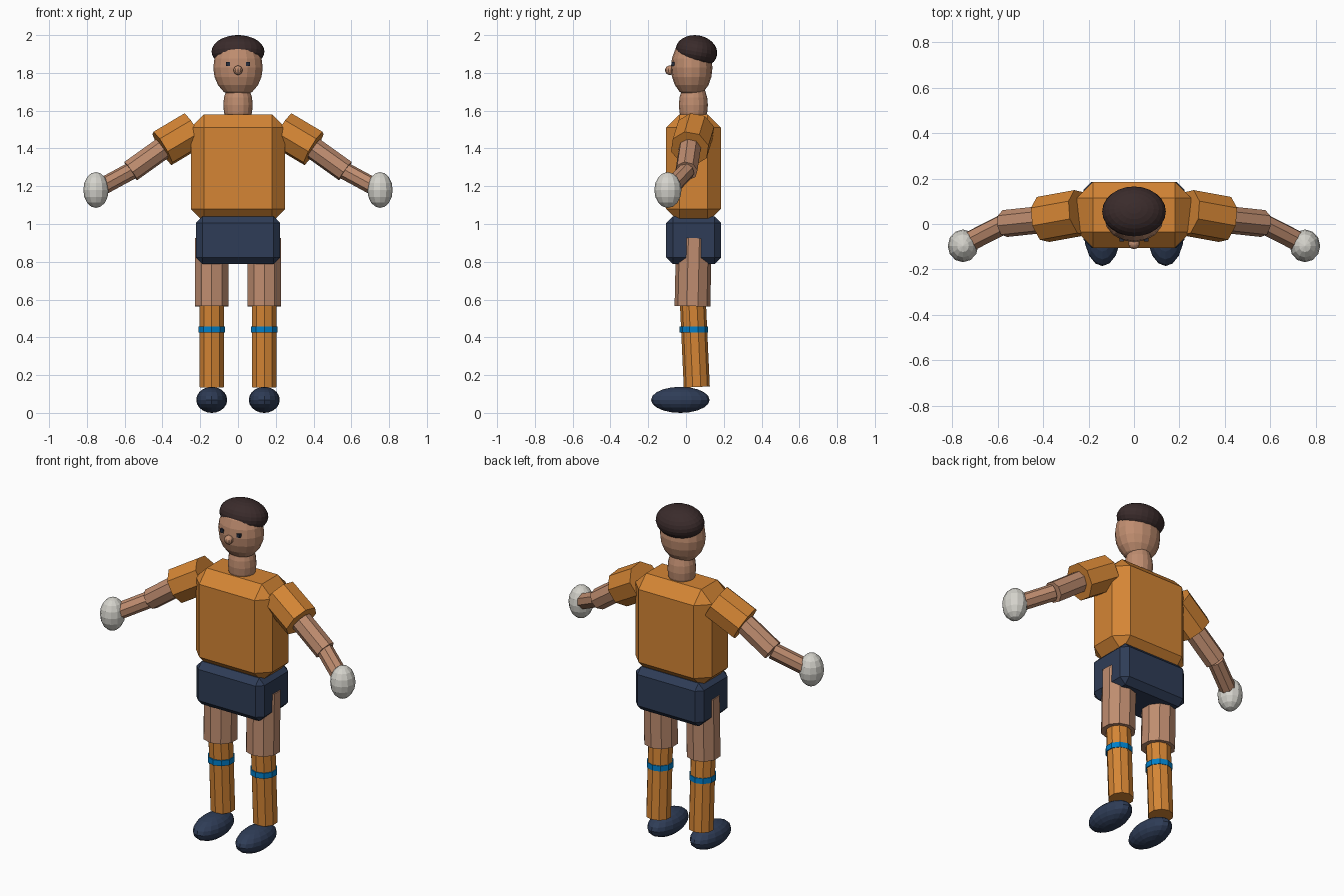
import bpy, bmesh, math
from mathutils import Vector, Matrix

cube = bpy.data.objects.get("Cube")
if cube:
    bpy.data.objects.remove(cube, do_unlink=True)


def material(name, r, g, b):
    m = bpy.data.materials.new(name)
    m.use_nodes = True
    m.diffuse_color = (r, g, b, 1)
    for node in m.node_tree.nodes:
        if node.type == 'BSDF_PRINCIPLED':
            node.inputs["Base Color"].default_value = (r, g, b, 1)
    return m


ORANGE = material("orange cloth", 0.66, 0.235, 0.035)
SKIN = material("skin", 0.52, 0.265, 0.16)
NAVY = material("navy cloth", 0.028, 0.046, 0.095)
HAIR = material("dark brown hair", 0.042, 0.024, 0.024)
WHITE = material("off white glove", 0.66, 0.65, 0.60)
BLUE = material("blue band", 0.0, 0.21, 0.58)
EYE = material("eye dark", 0.02, 0.026, 0.045)


def finish(name, bm, mat):
    mesh = bpy.data.meshes.new(name)
    bm.to_mesh(mesh)
    bm.free()
    mesh.materials.append(mat)
    ob = bpy.data.objects.new(name, mesh)
    bpy.context.collection.objects.link(ob)
    return ob


def box(name, centre, size, mat, bevel=0):
    bm = bmesh.new()
    bmesh.ops.create_cube(bm, size=1, matrix=Matrix.Translation(centre) @ Matrix.Diagonal((*size, 1)))
    ob = finish(name, bm, mat)
    if bevel:
        mod = ob.modifiers.new("Chamfer", 'BEVEL')
        mod.width = bevel
        mod.segments = 1
    return ob


def ball(name, centre, radii, mat, u=16, v=10, tilt=0):
    bm = bmesh.new()
    m = Matrix.Translation(centre) @ Matrix.Rotation(math.radians(tilt), 4, 'X') @ Matrix.Diagonal((*radii, 1))
    bmesh.ops.create_uvsphere(bm, u_segments=u, v_segments=v, radius=1, matrix=m)
    return finish(name, bm, mat)


def limb(name, start, end, radius, mat, sides):
    """Closed prism running between two points."""
    a, b = Vector(start), Vector(end)
    turn = Vector((0, 0, 1)).rotation_difference(b - a).to_matrix().to_4x4()
    bm = bmesh.new()
    bmesh.ops.create_cone(bm, cap_ends=True, segments=sides, radius1=radius, radius2=radius,
                          depth=(b - a).length, matrix=Matrix.Translation((a + b) / 2) @ turn)
    return finish(name, bm, mat)


# Body
box("shirt", (0, 0.04, 1.295), (0.50, 0.29, 0.57), ORANGE, 0.07)
box("shorts", (0, 0.04, 0.914), (0.444, 0.29, 0.254), NAVY, 0.035)

# Head
ball("neck", (0, 0.039, 1.63), (0.078, 0.077, 0.13), SKIN)
ball("head", (0, 0.03, 1.828), (0.131, 0.11, 0.157), SKIN)
ball("hair", (0, 0.055, 1.913), (0.14, 0.111, 0.086), HAIR, 24, 14, -10)
ball("nose", (0, -0.086, 1.814), (0.025, 0.025, 0.025), SKIN, 10, 8)

# Mirrored parts
for side, s in (("left", 1), ("right", -1)):
    box(side + "_eye", (s * 0.054, -0.066, 1.847), (0.021, 0.021, 0.021), EYE)

    # Arm
    shoulder, cuff = (s * 0.235, 0.05, 1.498), (s * 0.40, 0.02, 1.40)
    elbow, wrist = (s * 0.568, 0.002, 1.28), (s * 0.752, -0.092, 1.18)
    limb(side + "_sleeve", shoulder, cuff, 0.104, ORANGE, 8)
    limb(side + "_upper_arm", cuff, elbow, 0.06, SKIN, 8)
    limb(side + "_forearm", elbow, wrist, 0.046, SKIN, 8)
    ball(side + "_glove", (s * 0.752, -0.096, 1.18), (0.067, 0.072, 0.095), WHITE, 12, 8)

    # Leg
    x = s * 0.139
    limb(side + "_thigh", (x, 0.034, 0.565), (x, 0.042, 0.925), 0.0945, SKIN, 10)
    limb(side + "_sock", (x, 0.057, 0.137), (x, 0.037, 0.575), 0.069, ORANGE, 10)
    limb(side + "_sock_band", (x, 0.041, 0.425), (x, 0.041, 0.457), 0.0745, BLUE, 10)
    ball(side + "_shoe", (x, -0.03, 0.069), (0.082, 0.155, 0.069), NAVY, 16, 10)
